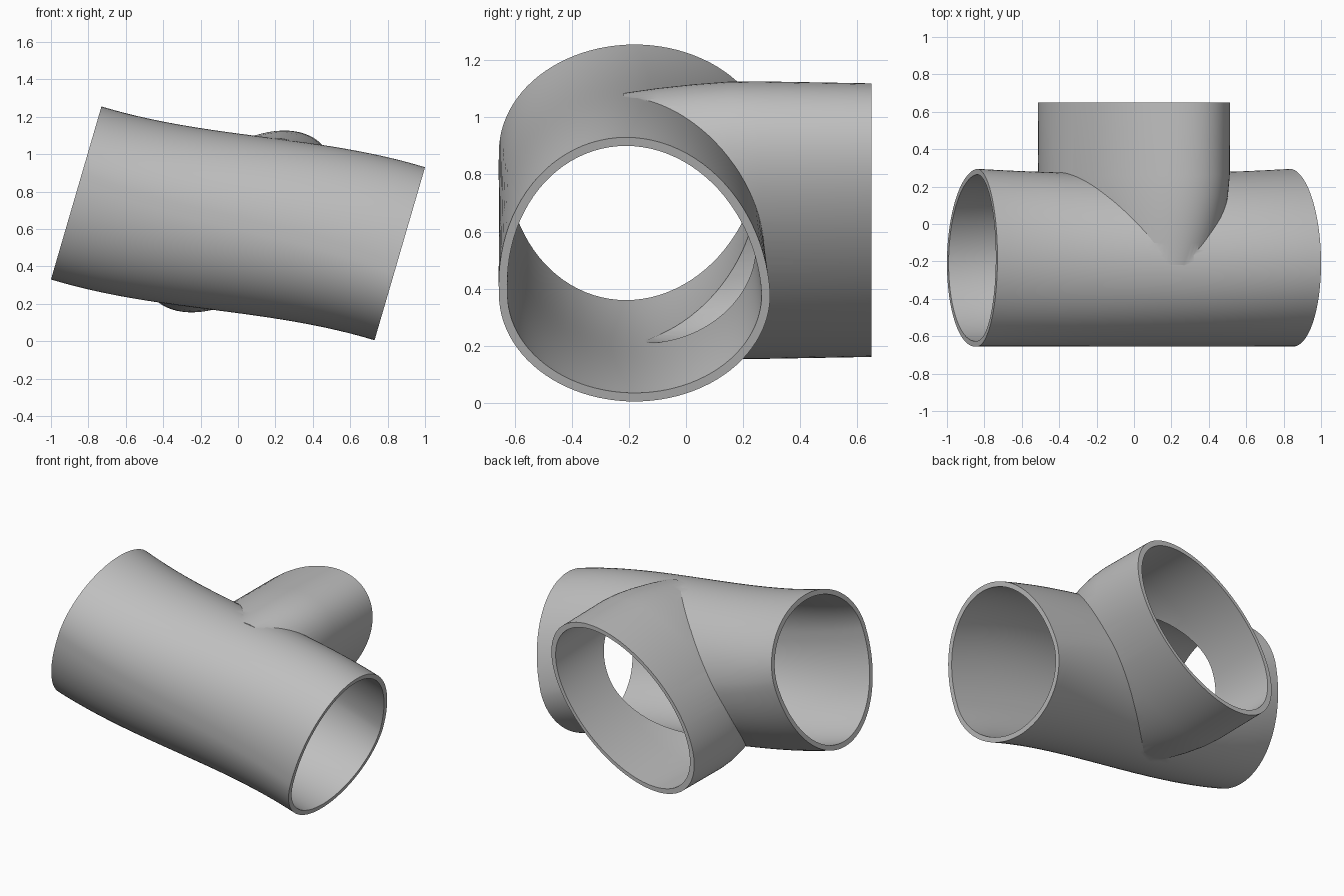
import bpy, bmesh
from math import sin, cos, pi, radians

cube = bpy.data.objects.get("Cube")
if cube:
    bpy.data.objects.remove(cube, do_unlink=True)

SIDES = 96
WALL = 0.03
MID_Z = 0.63

grey = bpy.data.materials.new("plain_grey")
grey.use_nodes = True
colour = (0.52, 0.52, 0.52, 1)
grey.diffuse_color = colour
grey.node_tree.nodes["Principled BSDF"].inputs["Base Color"].default_value = colour


def loft(name, rings):
    """Closed solid skinned through a list of point rings."""
    bm = bmesh.new()
    loops = [[bm.verts.new(p) for p in ring] for ring in rings]
    for a, b in zip(loops, loops[1:]):
        for i in range(SIDES):
            j = (i + 1) % SIDES
            bm.faces.new((a[i], a[j], b[j], b[i]))
    bm.faces.new(loops[0])
    bm.faces.new(loops[-1])
    bmesh.ops.recalc_face_normals(bm, faces=bm.faces)
    mesh = bpy.data.meshes.new(name)
    bm.to_mesh(mesh)
    bm.free()
    mesh.materials.append(grey)
    obj = bpy.data.objects.new(name, mesh)
    bpy.context.collection.objects.link(obj)
    return obj


def egg_point(t, inset):
    """Egg-shaped end opening on the +x side, narrow at the top."""
    up = sin(t)
    z = 0.38 + up * ((0.55 if up > 0 else 0.375) - inset)
    y = -0.18 + (0.475 - inset) * cos(t) - 0.03 * max(0, up)
    return 0.73 + 0.27 * (z - 0.005) / 0.925, y, z


def run_point(t, s, inset):
    """Blend the left-hand opening, turned half round, into the right-hand one."""
    x1, y1, z1 = egg_point(t, inset)
    x0, y0, z0 = egg_point(-t, inset)
    x0, z0 = -x0, 2 * MID_Z - z0
    sag = 4 * s * (1 - s)
    y = y0 + (y1 - y0) * s - 0.025 * sag * max(0, cos(t))
    z = z0 + (z1 - z0) * s - 0.2 * s * (1 - s) * (1 - 2 * s)
    return x0 + (x1 - x0) * s, y, z


def run(name, inset, extra):
    steps = 28
    spans = [-extra + (1 + 2 * extra) * k / steps for k in range(steps + 1)]
    angles = [2 * pi * i / SIDES for i in range(SIDES)]
    return loft(name, [[run_point(t, s, inset) for t in angles] for s in spans])


def branch(name, inset, extra):
    """Slanted oval outlet along +y: rows of depth, half width, half height."""
    rows = [(-0.22, 0.41, 0.445), (-0.1, 0.445, 0.462), (0.03, 0.48, 0.476),
            (0.15, 0.502, 0.485), (0.26, 0.512, 0.486), (0.65 + extra, 0.514, 0.479)]
    lean = radians(61)
    angles = [2 * pi * i / SIDES for i in range(SIDES)]
    return loft(name, [[((w - inset) * cos(a - lean), y, MID_Z + 0.01 + (h - inset) * cos(a))
                        for a in angles] for y, w, h in rows])


def combine(target, tool, operation):
    mod = target.modifiers.new(operation.lower(), 'BOOLEAN')
    mod.operation = operation
    mod.solver = 'EXACT'
    mod.object = tool
    bpy.context.view_layer.objects.active = target
    bpy.ops.object.modifier_apply(modifier=mod.name)
    bpy.data.objects.remove(tool, do_unlink=True)


# Outer skin of the tee, then the bores cut through it
pipe = run("tee_pipe", 0, 0)
combine(pipe, branch("branch_outer", 0, 0), 'UNION')
combine(pipe, run("run_bore", WALL, 0.04), 'DIFFERENCE')
combine(pipe, branch("branch_bore", WALL, 0.1), 'DIFFERENCE')

# Smooth walls with crisp rims
bpy.ops.object.select_all(action='DESELECT')
pipe.select_set(True)
bpy.context.view_layer.objects.active = pipe
bpy.ops.object.shade_smooth_by_angle(angle=radians(30))
